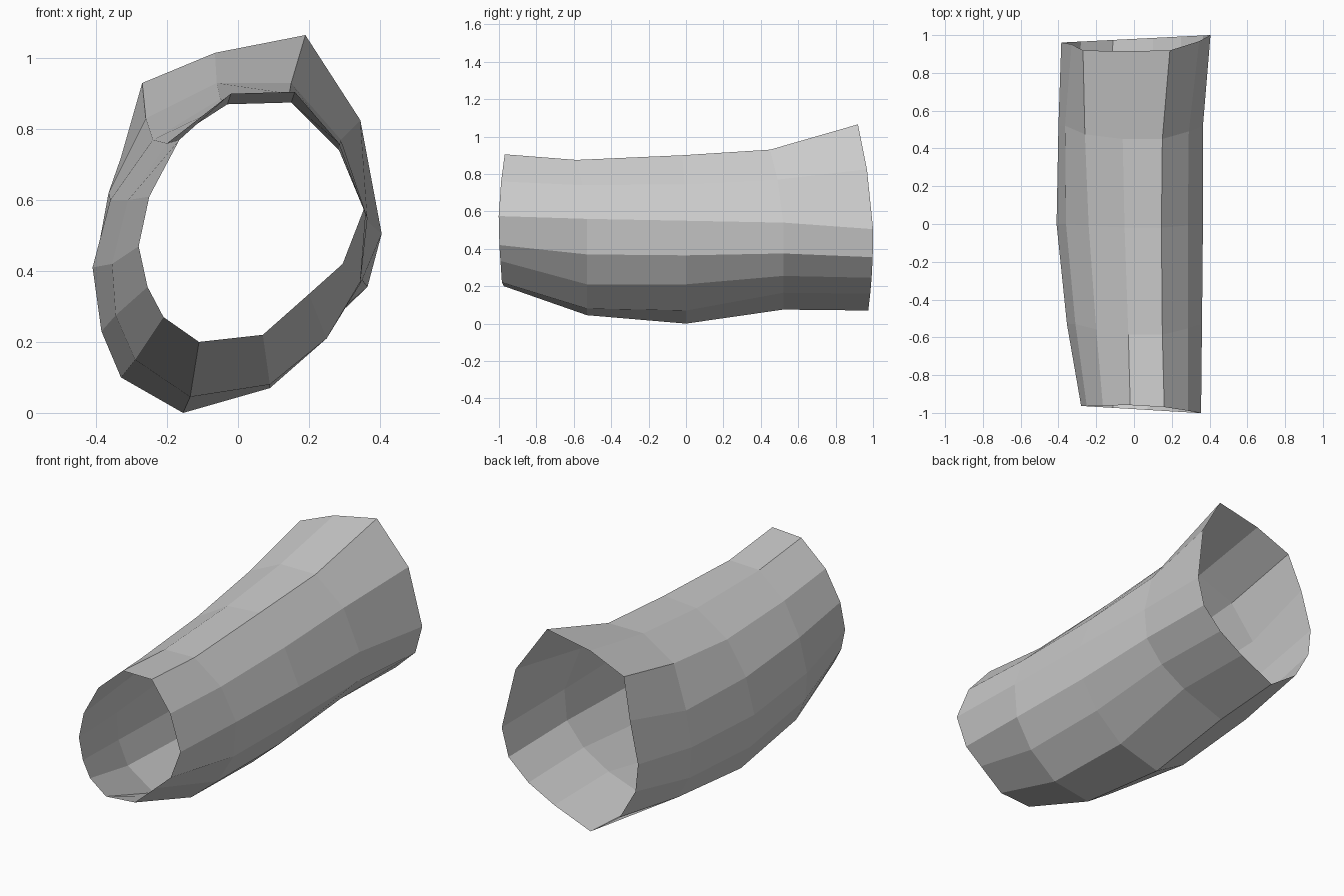
import bpy, bmesh

# Plain grey material
grey = bpy.data.materials.new("light_grey")
grey.diffuse_color = (0.6, 0.6, 0.6, 1)

# Cross-sections along y: (y, lean with x, lean near the top, outline of x, z)
sections = [
    (-0.98, -0.06, 0.08, [
        (-.11, .20), (.07, .22), (.20, .335), (.295, .42), (.355, .575), (.285, .76), (.16, .905),
        (-.02, .90), (-.165, .77), (-.25, .61), (-.28, .47), (-.255, .355), (-.21, .27)]),
    (-0.53, 0, -0.25, [
        (-.135, .045), (.09, .08), (.25, .21), (.345, .37), (.36, .56), (.285, .74), (.15, .875),
        (-.03, .87), (-.20, .76), (-.31, .60), (-.355, .42), (-.345, .275), (-.29, .15)]),
    (0.0, 0, -0.08, [
        (-.155, .0), (.09, .07), (.25, .21), (.345, .365), (.365, .55), (.285, .745), (.145, .90),
        (-.05, .885), (-.24, .77), (-.36, .60), (-.41, .41), (-.385, .23), (-.33, .10)]),
    (0.52, 0, -0.25, [
        (-.15, .075), (.10, .165), (.25, .255), (.35, .375), (.365, .54), (.29, .77), (.15, .93),
        (-.06, .93), (-.26, .83), (-.365, .62), (-.40, .43), (-.385, .26), (-.32, .14)]),
    (0.98, 0.05, -0.17, [
        (-.11, .07), (.10, .16), (.25, .245), (.365, .355), (.405, .505), (.345, .825), (.19, 1.065),
        (-.065, 1.015), (-.27, .93), (-.33, .72), (-.385, .50), (-.37, .35), (-.28, .19)]),
]

# Loft an open tube through the sections
bm = bmesh.new()
rings = [[bm.verts.new((x, y + sx * x + sz * max(0, z - 0.65), z)) for x, z in outline]
         for y, sx, sz, outline in sections]
for a, b in zip(rings, rings[1:]):
    for i in range(len(a)):
        j = (i + 1) % len(a)
        bm.faces.new((a[i], a[j], b[j], b[i]))
bmesh.ops.recalc_face_normals(bm, faces=bm.faces)

mesh = bpy.data.meshes.new("open_tube")
bm.to_mesh(mesh)
bm.free()
mesh.materials.append(grey)
tube = bpy.data.objects.new("open_tube", mesh)
bpy.context.collection.objects.link(tube)
